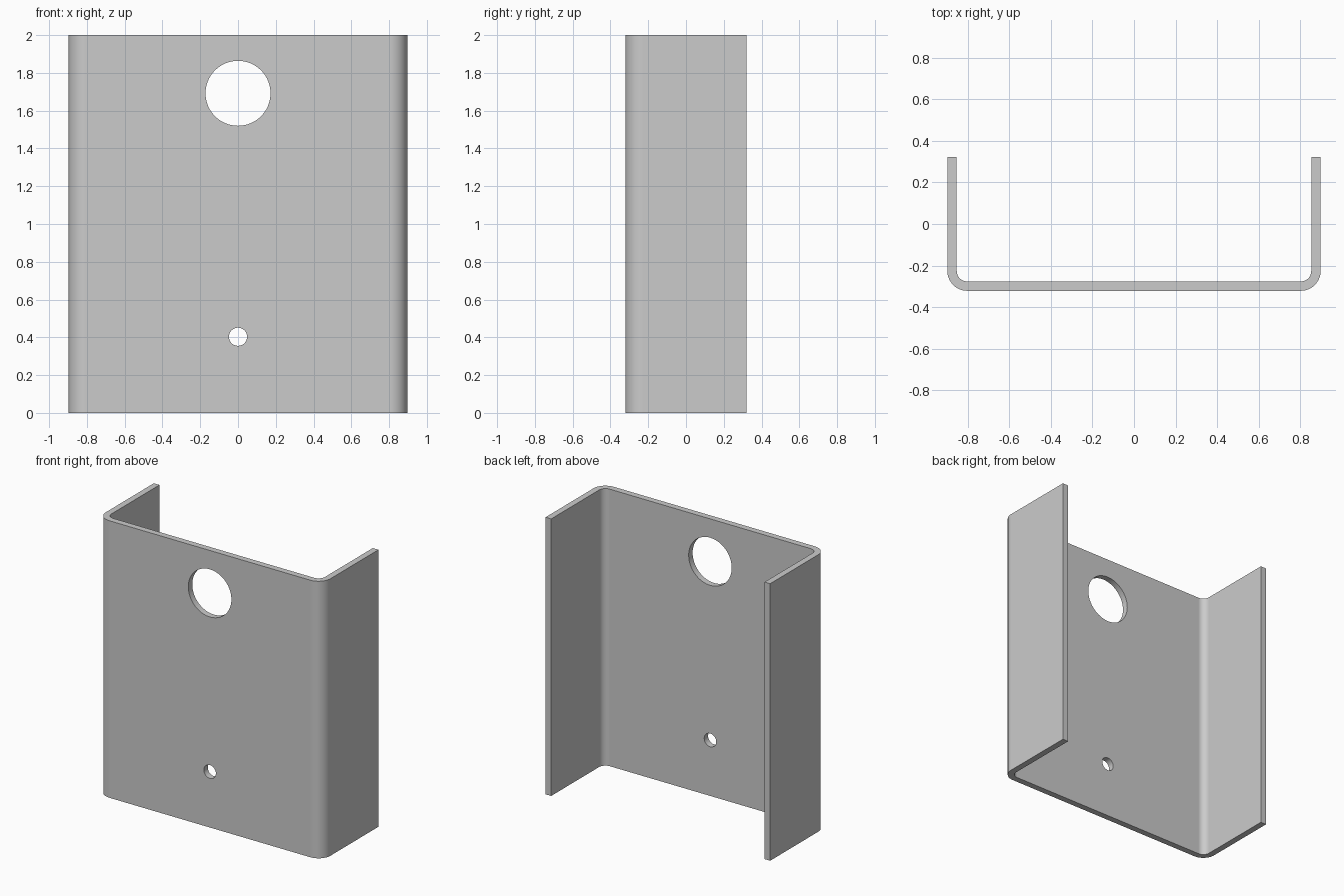
import bpy
import bmesh
from math import sin, cos, pi, radians

cube = bpy.data.objects.get("Cube")
if cube:
    bpy.data.objects.remove(cube, do_unlink=True)

HALF_W, HALF_D, HEIGHT = 0.897, 0.321, 2.0
THICK, OUTER_R = 0.045, 0.095
BEND_STEPS = 16

steel = bpy.data.materials.new("grey steel")
steel.use_nodes = True
colour = (0.6, 0.6, 0.6, 1)
steel.diffuse_color = colour
steel.node_tree.nodes["Principled BSDF"].inputs["Base Color"].default_value = colour


def half_outline(radius, inset):
    """Right-hand side of the channel, from the bent corner to the flange end."""
    cx, cy = HALF_W - OUTER_R, -HALF_D + OUTER_R
    bend = [-pi / 2 + pi / 2 * i / BEND_STEPS for i in range(BEND_STEPS + 1)]
    points = [(cx + radius * cos(a), cy + radius * sin(a)) for a in bend]
    return points + [(HALF_W - inset, HALF_D)]


def full_outline(radius, inset):
    right = half_outline(radius, inset)
    return [(-x, y) for x, y in reversed(right)] + right


# Bent sheet: closed U profile extruded upward
profile = full_outline(OUTER_R, 0) + full_outline(OUTER_R - THICK, THICK)[::-1]
bm = bmesh.new()
base = bm.faces.new([bm.verts.new((x, y, 0)) for x, y in profile])
top = bmesh.ops.extrude_face_region(bm, geom=[base])
bmesh.ops.translate(bm, vec=(0, 0, HEIGHT),
                    verts=[v for v in top["geom"] if isinstance(v, bmesh.types.BMVert)])
bmesh.ops.recalc_face_normals(bm, faces=bm.faces)
mesh = bpy.data.meshes.new("channel_bracket")
bm.to_mesh(mesh)
bm.free()
bracket = bpy.data.objects.new("channel_bracket", mesh)
bpy.context.collection.objects.link(bracket)
mesh.materials.append(steel)


# Round holes through the front web
def drill(name, radius, z):
    bpy.ops.mesh.primitive_cylinder_add(vertices=64, radius=radius, depth=0.3,
                                        location=(0, -HALF_D, z),
                                        rotation=(pi / 2, 0, 0))
    cutter = bpy.context.object
    cutter.name = name
    cutter.data.materials.append(steel)
    cutter.hide_render = True
    cut = bracket.modifiers.new(name, "BOOLEAN")
    cut.operation, cut.solver, cut.object = "DIFFERENCE", "EXACT", cutter
    bpy.ops.object.select_all(action="DESELECT")
    bracket.select_set(True)
    bpy.context.view_layer.objects.active = bracket
    bpy.ops.object.modifier_apply(modifier=cut.name)
    bpy.data.objects.remove(cutter, do_unlink=True)


drill("large_hole_cutter", 0.172, 1.692)
drill("small_hole_cutter", 0.048, 0.403)

# Smooth bends and hole walls, crisp sheet edges
bpy.ops.object.shade_smooth_by_angle(angle=radians(30))
weighted = bracket.modifiers.new("flat_panels", "WEIGHTED_NORMAL")
weighted.keep_sharp = True
